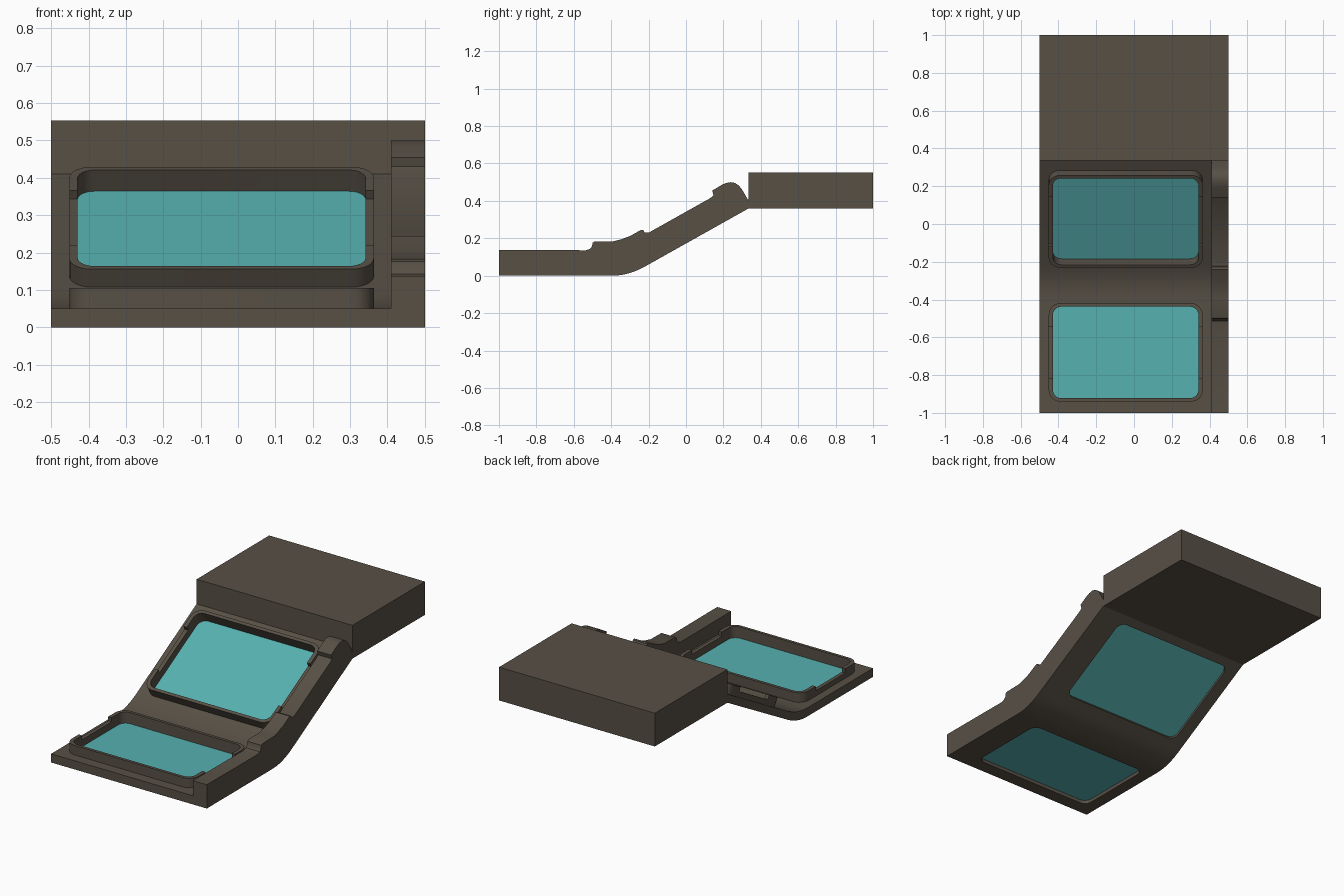
import bpy, bmesh, math
from mathutils import Matrix

if "Cube" in bpy.data.objects:
    bpy.data.objects.remove(bpy.data.objects["Cube"])

SLOPE = math.atan(0.561)


def material(name, col):
    m = bpy.data.materials.new(name)
    m.diffuse_color = (*col, 1)
    m.use_nodes = True
    m.node_tree.nodes["Principled BSDF"].inputs["Base Color"].default_value = m.diffuse_color
    return m


BROWN = material("brown_body", (0.095, 0.08, 0.06))
TEAL = material("teal_glass", (0.095, 0.44, 0.44))


def prism(name, pts, depth, matrix, mat=BROWN):
    """Extrude a closed 2D outline along local z, then place it."""
    bm = bmesh.new()
    f = bm.faces.new([bm.verts.new((a, b, 0)) for a, b in pts])
    r = bmesh.ops.extrude_face_region(bm, geom=[f])
    bmesh.ops.translate(bm, vec=(0, 0, depth),
                        verts=[v for v in r["geom"] if isinstance(v, bmesh.types.BMVert)])
    bmesh.ops.recalc_face_normals(bm, faces=bm.faces)
    bm.transform(matrix)
    me = bpy.data.meshes.new(name)
    bm.to_mesh(me)
    bm.free()
    ob = bpy.data.objects.new(name, me)
    bpy.context.collection.objects.link(ob)
    me.materials.append(mat)
    return ob


def side_profile(name, pts, x0, x1):
    """Extrude a (y, z) profile from x0 to x1."""
    m = Matrix(((0, 0, 1, x0), (1, 0, 0, 0), (0, 1, 0, 0), (0, 0, 0, 1)))
    return prism(name, pts, x1 - x0, m)


def rounded(w, l, r, seg=6):
    pts = []
    for i, (sx, sy) in enumerate(((1, 1), (-1, 1), (-1, -1), (1, -1))):
        for k in range(seg + 1):
            a = math.pi / 2 * (i + k / seg)
            pts.append((sx * (w / 2 - r) + r * math.cos(a),
                        sy * (l / 2 - r) + r * math.sin(a)))
    return pts


def rect(w, l):
    return [(-w/2, -l/2), (w/2, -l/2), (w/2, l/2), (-w/2, l/2)]


def cut(ob, cutter):
    cutter.hide_render = True
    mod = ob.modifiers.new("cut", "BOOLEAN")
    mod.object = cutter
    mod.solver = "EXACT"
    bpy.context.view_layer.objects.active = ob
    bpy.ops.object.modifier_apply(modifier=mod.name)
    bpy.data.objects.remove(cutter)


def bend(z, n=8, s=0.09):
    """Rounded transition from flat floor to slope."""
    a, b, c = (-0.307 - s, z), (-0.307, z), (-0.307 + s, z + s * 0.561)
    return [tuple((1-t)**2 * a[i] + 2*t*(1-t) * b[i] + t*t * c[i] for i in (0, 1))
            for t in (k / n for k in range(n + 1))]


# Bent floor plate and raised right rail
under = [(-1, 0)] + bend(0) + [(0.335, 0.36)]
top = [(-1, 0.05)] + bend(0.05) + [(0.335, 0.41)]
plate = side_profile("bent_plate", under + top[::-1], -0.5, 0.41)
rail_top = [(-1, 0.138), (-0.535, 0.136), (-0.513, 0.143), (-0.502, 0.158), (-0.5, 0.176),
            (-0.49, 0.182), (-0.39, 0.184), (-0.345, 0.195), (-0.3, 0.212), (-0.24, 0.245),
            (-0.228, 0.243), (-0.222, 0.23), (-0.2, 0.23), (0.13, 0.415), (0.147, 0.43),
            (0.14, 0.455), (0.19, 0.485), (0.215, 0.496), (0.24, 0.5), (0.262, 0.496),
            (0.283, 0.482), (0.3, 0.46), (0.335, 0.40)]
rail = side_profile("side_rail", under + rail_top[::-1], 0.41, 0.5)

# Rear block
side_profile("rear_block", [(0.335, 0.36), (1, 0.36), (1, 0.553), (0.335, 0.553)], -0.5, 0.5)

# Two windows: hole, pane and raised rim with lowered sides
CX, W, RIM = -0.044, 0.815, 0.055
smooth = [plate, rail]
for label, cy, cz, tilt, length, notch in (
        ("lower", -0.68, 0.05, 0, 0.52, 0.27),
        ("upper", 0.04, 0.2445, SLOPE, 0.56, 0.30)):
    base = Matrix.Translation((CX, cy, cz)) @ Matrix.Rotation(tilt, 4, "X")

    def at(z):
        return base @ Matrix.Translation((0, 0, z))

    inner = rounded(W - 0.044, length - 0.035, 0.045)
    cut(plate, prism("hole_cutter", inner, 0.2, at(-0.12)))
    pane = prism(label + "_pane", inner, 0.02, at(-0.03), TEAL)
    rim = prism(label + "_rim", rounded(W, length, 0.06), RIM + 0.004, at(-0.004))
    cut(rim, prism("rim_cutter", inner, 0.2, at(-0.1)))
    cut(rim, prism("notch_cutter", rect(1, notch), 0.1, at(0.03)))
    smooth += [pane, rim]

bpy.ops.object.select_all(action="DESELECT")
for ob in smooth:
    ob.select_set(True)
bpy.context.view_layer.objects.active = plate
bpy.ops.object.shade_smooth_by_angle(angle=math.radians(30))
